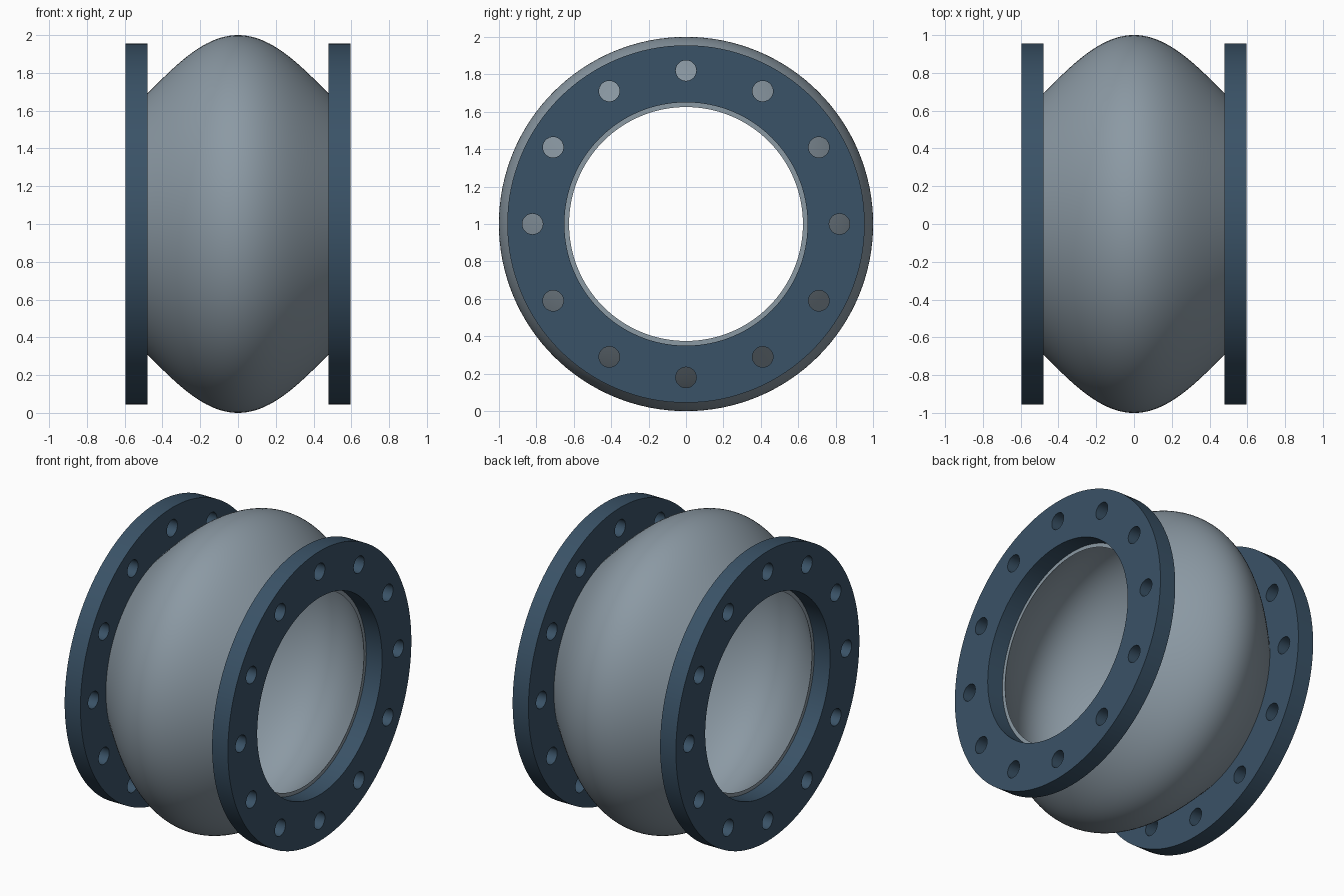
import bpy, bmesh
from math import pi, sin, cos, radians

if "Cube" in bpy.data.objects:
    bpy.data.objects.remove(bpy.data.objects["Cube"])

AXIS_Z = 1.0      # height of the pipe axis
HALF = 0.48       # half length of the rubber bellows
SEG = 128


def material(name, color):
    mat = bpy.data.materials.new(name)
    mat.diffuse_color = (*color, 1)
    mat.use_nodes = True
    mat.node_tree.nodes["Principled BSDF"].inputs["Base Color"].default_value = mat.diffuse_color
    return mat


flange_blue = material("flange_blue", (0.042, 0.085, 0.135))
bellows_grey = material("bellows_grey", (0.26, 0.32, 0.37))


def smooth(obj):
    bpy.ops.object.select_all(action='DESELECT')
    obj.select_set(True)
    bpy.context.view_layer.objects.active = obj
    bpy.ops.object.shade_smooth_by_angle(angle=radians(35))


def revolve(name, profile, mat):
    """Revolve a closed (x, radius) profile around the x axis."""
    bm = bmesh.new()
    rings = []
    for i in range(SEG):
        a = 2 * pi * i / SEG
        rings.append([bm.verts.new((x, r * sin(a), r * cos(a))) for x, r in profile])
    n = len(profile)
    for i in range(SEG):
        p, q = rings[i], rings[(i + 1) % SEG]
        for j in range(n):
            k = (j + 1) % n
            bm.faces.new((p[j], p[k], q[k], q[j]))
    bmesh.ops.recalc_face_normals(bm, faces=bm.faces)
    mesh = bpy.data.meshes.new(name)
    bm.to_mesh(mesh)
    bm.free()
    mesh.materials.append(mat)
    obj = bpy.data.objects.new(name, mesh)
    bpy.context.collection.objects.link(obj)
    obj.location.z = AXIS_Z
    smooth(obj)


def add_circle(curve, cx, cy, r, n):
    s = curve.splines.new('POLY')
    s.points.add(n - 1)
    for i, p in enumerate(s.points):
        a = 2 * pi * i / n
        p.co = (cx + r * cos(a), cy + r * sin(a), 0, 1)
    s.use_cyclic_u = True


def flange(name, x):
    """Ring plate with twelve bolt holes, as an extruded flat outline."""
    curve = bpy.data.curves.new(name, 'CURVE')
    curve.dimensions = '2D'
    curve.fill_mode = 'BOTH'
    curve.extrude = 0.0575
    add_circle(curve, 0, 0, 0.955, SEG)
    add_circle(curve, 0, 0, 0.65, SEG)
    for i in range(12):
        a = 2 * pi * i / 12
        add_circle(curve, 0.82 * cos(a), 0.82 * sin(a), 0.055, 32)
    obj = bpy.data.objects.new(name, curve)
    bpy.context.collection.objects.link(obj)
    obj.location = (x, 0, AXIS_Z)
    obj.rotation_euler.y = pi / 2
    bpy.ops.object.select_all(action='DESELECT')
    obj.select_set(True)
    bpy.context.view_layer.objects.active = obj
    bpy.ops.object.convert(target='MESH')
    obj = bpy.context.object
    # weld caps to walls
    bm = bmesh.new()
    bm.from_mesh(obj.data)
    bmesh.ops.remove_doubles(bm, verts=bm.verts, dist=1e-4)
    bmesh.ops.recalc_face_normals(bm, faces=bm.faces)
    bm.to_mesh(obj.data)
    bm.free()
    obj.data.materials.clear()
    obj.data.materials.append(flange_blue)
    smooth(obj)


# rubber bellows: single arched shell
STEPS = 40
xs = [HALF * (2 * i / STEPS - 1) for i in range(STEPS + 1)]
arch = [(x, 0.31 * cos(pi * x / (2 * HALF))) for x in xs]
outer = [(x, 0.69 + h) for x, h in arch]
inner = [(x, 0.625 + h) for x, h in reversed(arch)]
revolve("rubber_bellows", outer + inner, bellows_grey)

# flanges at both ends
for side, label in ((-1, "left"), (1, "right")):
    flange(label + "_flange", side * (HALF + 0.0575))
